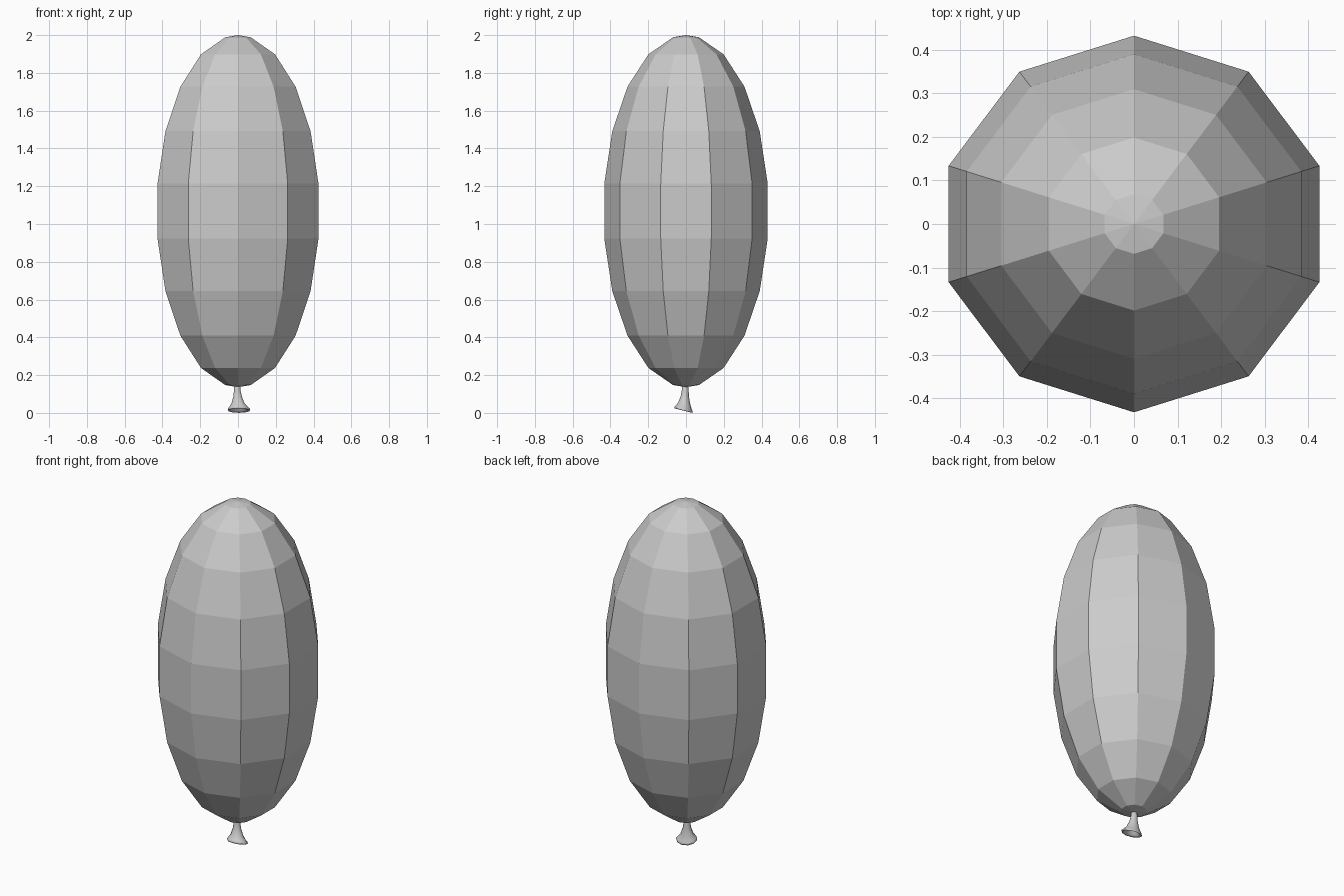
import bpy, bmesh
from math import sin, cos, pi, radians

if "Cube" in bpy.data.objects:
    bpy.data.objects.remove(bpy.data.objects["Cube"])

SIDES = 10


def loft(name, rings, top=None, bottom=None):
    """Skin a list of vertex rings, with optional pole points."""
    bm = bmesh.new()
    rows = [[bm.verts.new(p) for p in r] for r in rings]
    for a, b in zip(rows, rows[1:]):
        for i in range(SIDES):
            j = (i + 1) % SIDES
            bm.faces.new((a[i], b[i], b[j], a[j]))
    for pole, row in ((top, rows[0]), (bottom, rows[-1])):
        if pole:
            p = bm.verts.new(pole)
            for i in range(SIDES):
                bm.faces.new((p, row[i], row[(i + 1) % SIDES]))
    bmesh.ops.recalc_face_normals(bm, faces=bm.faces)
    me = bpy.data.meshes.new(name)
    bm.to_mesh(me)
    bm.free()
    ob = bpy.data.objects.new(name, me)
    bpy.context.collection.objects.link(ob)
    return ob


def ring(cx, cy, cz, rx, ry, slope=0.0):
    """Ten-sided ring whose height falls by slope towards +y."""
    pts = []
    for i in range(SIDES):
        a = pi / 2 + 2 * pi * i / SIDES
        y = ry * sin(a)
        pts.append((cx + rx * cos(a), cy + y, cz - slope * y))
    return pts


# Balloon body: stretched faceted sphere
CZ, RX, RY, RZ = 1.068, 0.4535, 0.438, 0.932
body = []
for k in range(10):
    t = radians(9 + 18 * k)
    body.append(ring(0, 0, CZ + RZ * cos(t), RX * sin(t), RY * sin(t)))
loft("balloon_body", body, (0, 0, CZ + RZ), (0, 0, CZ - RZ))

# Tied neck: flared, tilted trumpet with a rolled lip and hollow mouth
neck = [
    ring(-0.004, -0.004, 0.160, 0.015, 0.015),
    ring(-0.004, -0.004, 0.120, 0.018, 0.018, 0.05),
    ring(-0.002, -0.006, 0.085, 0.024, 0.022, 0.10),
    ring(0.000, -0.009, 0.050, 0.036, 0.032, 0.18),
    ring(0.003, -0.012, 0.027, 0.053, 0.043, 0.25),
    ring(0.005, -0.013, 0.019, 0.061, 0.048, 0.25),
    ring(0.005, -0.013, 0.012, 0.058, 0.047, 0.25),
    ring(0.004, -0.012, 0.018, 0.046, 0.038, 0.25),
    ring(0.000, -0.009, 0.045, 0.028, 0.024, 0.18),
]
loft("balloon_neck", neck, (-0.004, -0.004, 0.165), (-0.002, -0.006, 0.085))
bpy.data.objects["balloon_neck"].data.shade_smooth()
